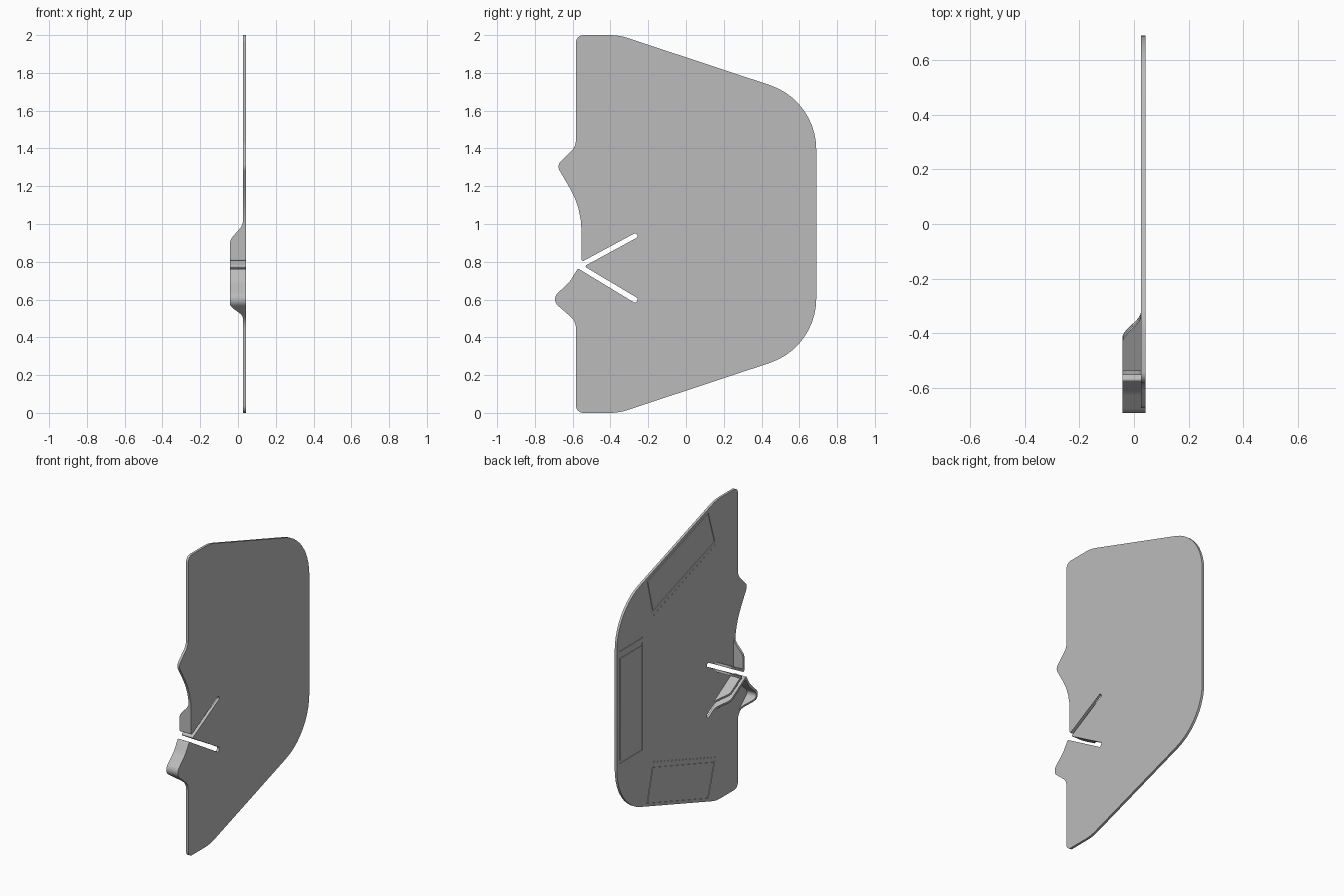
import bpy, bmesh, math
from mathutils import Vector

if "Cube" in bpy.data.objects:
    bpy.data.objects.remove(bpy.data.objects["Cube"])

BACK, FACE, RIM = 0.026, 0.042, -0.042   # x of plate sides and of the rim crest
THICK = 0.016

grey = bpy.data.materials.new("plain_grey")
grey.use_nodes = True
grey.diffuse_color = (0.5, 0.5, 0.5, 1)
grey.node_tree.nodes["Principled BSDF"].inputs["Base Color"].default_value = (0.5, 0.5, 0.5, 1)


def make_object(name, bm):
    bmesh.ops.recalc_face_normals(bm, faces=bm.faces[:])
    mesh = bpy.data.meshes.new(name)
    bm.to_mesh(mesh)
    bm.free()
    mesh.materials.append(grey)
    obj = bpy.data.objects.new(name, mesh)
    bpy.context.collection.objects.link(obj)
    return obj


def smooth(obj):
    bpy.ops.object.select_all(action='DESELECT')
    obj.select_set(True)
    bpy.context.view_layer.objects.active = obj
    bpy.ops.object.shade_smooth_by_angle(angle=math.radians(30))


def rounded(corners, closed):
    """Path in (y, z) from (y, z, radius) corners, with each corner filleted."""
    out, n = [], len(corners)
    for i, (y, z, r) in enumerate(corners):
        p = Vector((y, z))
        if r == 0 or (not closed and i in (0, n - 1)):
            out.append(p)
            continue
        a = (Vector(corners[i - 1][:2]) - p).normalized()
        b = (Vector(corners[(i + 1) % n][:2]) - p).normalized()
        half = a.angle(b) / 2
        centre = p + (a + b).normalized() * (r / math.sin(half))
        start = p + a * (r / math.tan(half)) - centre
        turn = math.pi - 2 * half
        sign = 1 if a.x * b.y - a.y * b.x < 0 else -1
        steps = max(4, int(turn / 0.12))
        for k in range(steps + 1):
            t = sign * turn * k / steps
            c, s = math.cos(t), math.sin(t)
            out.append(centre + Vector((c * start.x - s * start.y, s * start.x + c * start.y)))
    return out


def prism(bm, pts, x0, x1):
    face = bm.faces.new([bm.verts.new((x0, p.x, p.y)) for p in pts])
    new = bmesh.ops.extrude_face_region(bm, geom=[face])["geom"]
    bmesh.ops.translate(bm, vec=(x1 - x0, 0, 0),
                        verts=[v for v in new if isinstance(v, bmesh.types.BMVert)])


# Front edge of the plate, from top to bottom, including both slots
upper_bump = [(-.583, 1.41, .08), (-.685, 1.31, .04), (-.553, 1.083, .45)]
upper_mouth = (-.553, .799, .008)
upper_slot = [(-.266, .954, .012), (-.252, .932, .012)]
wedge_tip = (-.539, .776, .008)
lower_slot = [(-.252, .605, .012), (-.266, .579, .012)]
lower_bump = [(-.572, .765, .008), (-.615, .695, .12), (-.715, .60, .045), (-.583, .485, .08)]

# Flat plate
outline = ([(-.583, 0, .04), (-.355, 0, .3), (.69, .346, .36),
            (.69, 1.654, .36), (-.355, 2, .3), (-.583, 2, .04)]
           + upper_bump + [upper_mouth] + upper_slot + [wedge_tip] + lower_slot + lower_bump)
bm = bmesh.new()
prism(bm, rounded(outline, True), BACK, FACE)
plate = make_object("plate", bm)

# Shallow panel grooves and rows of dimples on the -x side
cut = bmesh.new()


def groove_frame(corners, width=.012):
    n = len(corners)
    mid = sum((Vector(c) for c in corners), Vector((0, 0))) / n
    outer = [Vector(c) for c in corners]
    inner = [p + (mid - p).normalized() * width * 1.6 for p in outer]
    rows = [[cut.verts.new((x, p.x, p.y)) for p in ring]
            for ring, x in ((outer, BACK - .01), (outer, BACK + .004),
                            (inner, BACK + .004), (inner, BACK - .01))]
    for r in range(4):
        for i in range(n):
            a, b, j = rows[r], rows[(r + 1) % 4], (i + 1) % n
            cut.faces.new((a[i], a[j], b[j], b[i]))


groove_frame([(.42, .635), (.66, .635), (.66, 1.35), (.42, 1.35)])
for flip in (False, True):
    z_of = (lambda z: 2 - z) if flip else (lambda z: z)
    groove_frame([(y, z_of(z)) for y, z in ((-.34, .27), (-.27, .05), (.385, .265), (.326, .488))])
    for i in range(18):
        t = i / 17
        y, z = -.34 + .64 * t, z_of(.295 + .215 * t)
        prism(cut, [Vector((y + .005 * math.cos(k * math.pi / 4), z + .005 * math.sin(k * math.pi / 4)))
                    for k in range(8)], BACK - .01, BACK + .004)
# Single score line above the rear panel
prism(cut, [Vector(p) for p in ((.42, 1.38), (.66, 1.38), (.66, 1.387), (.42, 1.387))],
      BACK - .01, BACK + .004)
cutter = make_object("groove_cutter", cut)
cutter.hide_render = True
mod = plate.modifiers.new("grooves", 'BOOLEAN')
mod.operation, mod.solver, mod.object = 'DIFFERENCE', 'EXACT', cutter
bpy.context.view_layer.objects.active = plate
bpy.ops.object.modifier_apply(modifier=mod.name)
bpy.data.objects.remove(cutter)
smooth(plate)


# Stiffening rims along the slots and the front edge, fading out at both ends
def rim(name, corners, fade=.11):
    raw = rounded(corners, False)
    pts = [raw[0]]
    for a, b in zip(raw, raw[1:]):
        steps = max(1, math.ceil((b - a).length / .012))
        pts += [a.lerp(b, k / steps) for k in range(1, steps + 1)]
    dist = [0]
    for a, b in zip(pts, pts[1:]):
        dist.append(dist[-1] + (b - a).length)
    bm, rows = bmesh.new(), []
    for i, p in enumerate(pts):
        d0 = (p - pts[max(i - 1, 0)]).normalized()
        d1 = (pts[min(i + 1, len(pts) - 1)] - p).normalized()
        d = (d0 + d1).normalized()
        q = p + Vector((-d.y, d.x)) * THICK
        t = min(1, min(dist[i], dist[-1] - dist[i]) / fade)
        crest = BACK - .0005 + (RIM - BACK) * t * t * (3 - 2 * t)
        crest = max(crest, RIM)
        rows.append([bm.verts.new(c) for c in ((BACK, p.x, p.y), (crest, p.x, p.y),
                                               (crest, q.x, q.y), (BACK, q.x, q.y))])
    for a, b in zip(rows, rows[1:]):
        for k in range(4):
            m = (k + 1) % 4
            bm.faces.new((a[k], a[m], b[m], b[k]))
    bm.faces.new(rows[0])
    bm.faces.new(rows[-1])
    smooth(make_object(name, bm))


def toward(a, b, y):
    """Point on the line a-b at the given y."""
    t = (y - a[0]) / (b[0] - a[0])
    return (y, a[1] + t * (b[1] - a[1]), 0)


END = -.33
rim("upper_rim", [(-.553, 1.01, 0), upper_mouth, toward(upper_mouth, upper_slot[0], END)])
rim("wedge_rim", [toward(wedge_tip, upper_slot[1], END), wedge_tip,
                  toward(wedge_tip, lower_slot[0], END)])
rim("lower_rim", [toward(lower_bump[0], lower_slot[1], END)] + lower_bump[:3]
    + [toward(lower_bump[2], lower_bump[3], -.605)])
